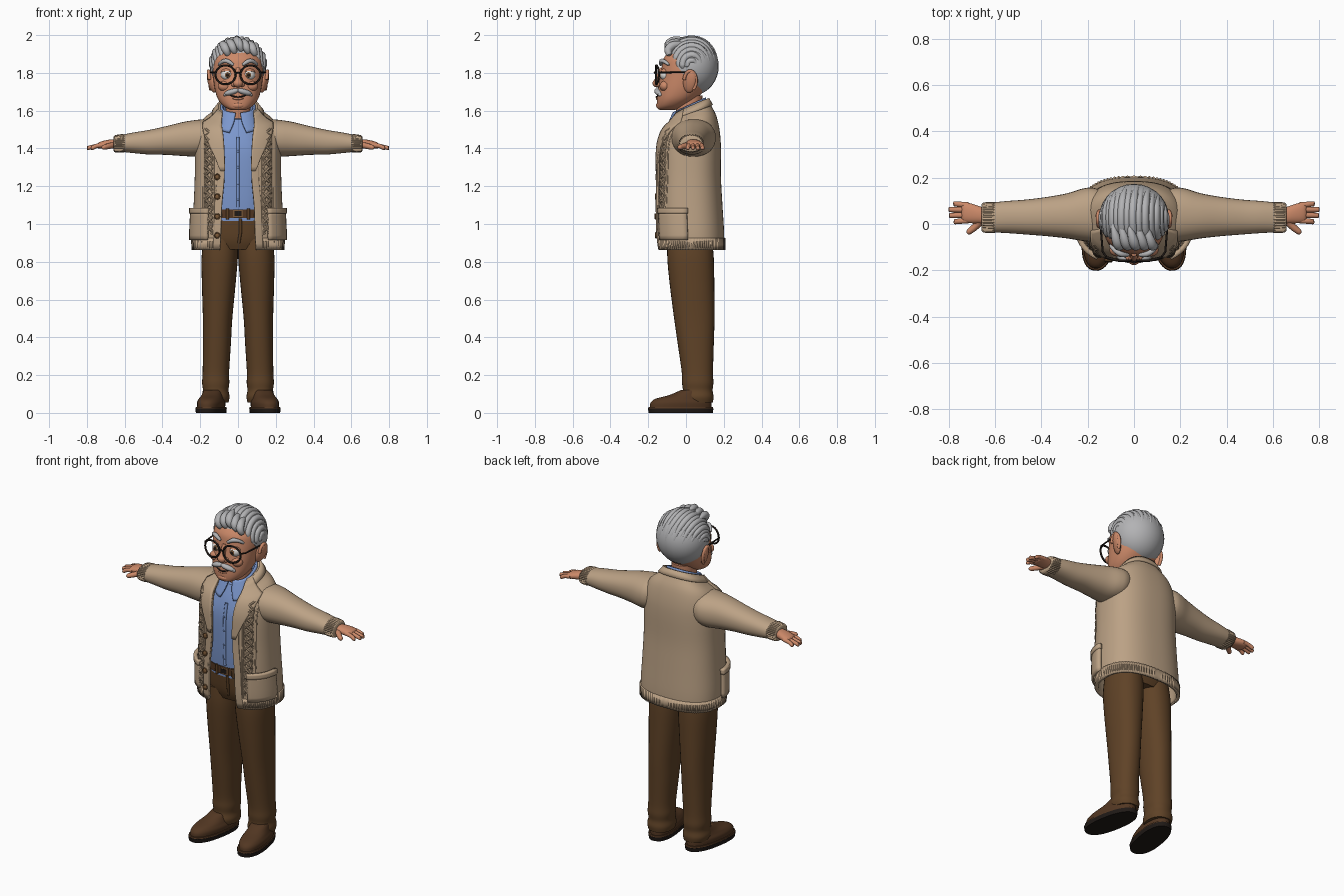
import bpy, bmesh, math
from mathutils import Matrix, Vector
from math import sin, cos, pi, radians

if "Cube" in bpy.data.objects:
    bpy.data.objects.remove(bpy.data.objects["Cube"])


def material(name, r, g, b):
    m = bpy.data.materials.new(name)
    m.diffuse_color = (r, g, b, 1)
    m.use_nodes = True
    m.node_tree.nodes["Principled BSDF"].inputs["Base Color"].default_value = m.diffuse_color
    return m


SKIN = material("skin", .60, .25, .14)
HAIR = material("grey_hair", .45, .45, .46)
KNIT = material("beige_knit", .50, .36, .235)
SHIRT = material("blue_shirt", .20, .31, .61)
CLOTH = material("brown_trousers", .115, .055, .02)
SHOE = material("shoe_leather", .085, .038, .016)
DARK = material("near_black", .014, .010, .008)
WHITE = material("eye_white", .75, .73, .70)
BUTTON = material("button_brown", .20, .10, .04)


# ---------- helpers ----------
def finish(name, bm, mat, mirror=False, thick=0):
    bmesh.ops.recalc_face_normals(bm, faces=bm.faces)
    me = bpy.data.meshes.new(name)
    bm.to_mesh(me)
    bm.free()
    ob = bpy.data.objects.new(name, me)
    bpy.context.collection.objects.link(ob)
    me.materials.append(mat)
    if thick:
        s = ob.modifiers.new("thickness", 'SOLIDIFY')
        s.thickness, s.offset = thick, 0
    if mirror:
        ob.modifiers.new("mirror", 'MIRROR').use_mirror_merge = False
    return ob


def smooth(rows, k=5):
    """Catmull-Rom refinement of a list of equal-length tuples."""
    out = []
    for i in range(len(rows) - 1):
        a, b, c, d = rows[max(i - 1, 0)], rows[i], rows[i + 1], rows[min(i + 2, len(rows) - 1)]
        for j in range(k):
            t = j / k
            out.append(tuple(.5 * (2 * q + (r - p) * t + (2 * p - 5 * q + 4 * r - s) * t * t
                             + (3 * q - p - 3 * r + s) * t ** 3) for p, q, r, s in zip(a, b, c, d)))
    return out + [tuple(rows[-1])]


def grid(name, rows, mat, closed=False, **kw):
    bm = bmesh.new()
    vs = [[bm.verts.new(p) for p in row] for row in rows]
    n = len(rows[0])
    for a, b in zip(vs, vs[1:]):
        for j in range(n if closed else n - 1):
            bm.faces.new((a[j], a[(j + 1) % n], b[(j + 1) % n], b[j]))
    if closed:
        bm.faces.new(vs[0])
        bm.faces.new(vs[-1])
    return finish(name, bm, mat, **kw)


def spow(v, e):
    return math.copysign(abs(v) ** e, v)


def loft(name, rings, mat, axis='z', e=.9, n=32, rib=0, k=5, tilt=0, **kw):
    """Rings of (cx, cy, cz, r1, r2), lying across the z or the x axis."""
    rows = []
    for cx, cy, cz, r1, r2 in smooth(rings, k):
        row = []
        for j in range(n):
            t, f = 2 * pi * j / n, rib * (j % 2)
            u, v = (r1 + f) * spow(cos(t), e), (r2 + f) * spow(sin(t), e)
            row.append((cx + u, cy + v, cz + tilt * v) if axis == 'z' else (cx, cy + u, cz + v))
        rows.append(row)
    return grid(name, rows, mat, closed=True, **kw)


def ball(name, loc, size, mat, rot=(0, 0, 0), mirror=False, cut=None):
    bm = bmesh.new()
    r = Matrix.Rotation(rot[2], 4, 'Z') @ Matrix.Rotation(rot[1], 4, 'Y') @ Matrix.Rotation(rot[0], 4, 'X')
    bmesh.ops.create_uvsphere(bm, u_segments=28, v_segments=18, radius=1,
                              matrix=Matrix.Translation(loc) @ r @ Matrix.Diagonal((*size, 1)))
    if cut:
        bmesh.ops.bisect_plane(bm, geom=bm.verts[:] + bm.edges[:] + bm.faces[:],
                               plane_co=cut[0], plane_no=cut[1], clear_inner=True)
        bmesh.ops.holes_fill(bm, edges=[x for x in bm.edges if x.is_boundary])
    return finish(name, bm, mat, mirror)


def tube(name, pts, radii, mat, mirror=False, cyclic=False, res=3):
    cu = bpy.data.curves.new(name, 'CURVE')
    cu.dimensions, cu.bevel_depth, cu.bevel_resolution, cu.use_fill_caps = '3D', 1, res, True
    sp = cu.splines.new('POLY')
    sp.points.add(len(pts) - 1)
    for i, p in enumerate(pts):
        sp.points[i].co = (*p, 1)
        sp.points[i].radius = radii[i] if isinstance(radii, list) else radii
    sp.use_cyclic_u = cyclic
    tmp = bpy.data.objects.new(name, cu)
    me = bpy.data.meshes.new_from_object(tmp)
    bpy.data.objects.remove(tmp)
    bm = bmesh.new()
    bm.from_mesh(me)
    bpy.data.meshes.remove(me)
    return finish(name, bm, mat, mirror)


# ---------- cardigan surface: z, half width, front y, back y, opening, tilt ----------
E = .8
BODY = smooth([(.865, .232, -.14, .195, .095, 0), (.95, .235, -.15, .195, .09, 0),
               (1.1, .228, -.152, .186, .085, 0), (1.25, .222, -.148, .178, .072, 0),
               (1.4, .220, -.145, .178, .075, 0), (1.48, .212, -.13, .172, .08, .05),
               (1.54, .185, -.11, .155, .085, .2), (1.58, .13, -.085, .13, .085, .35),
               (1.62, .095, -.06, .108, .08, .45)], 4)


def at(z):
    for a, b in zip(BODY, BODY[1:]):
        if z <= b[0]:
            f = (z - a[0]) / (b[0] - a[0])
            return tuple(p + (q - p) * f for p, q in zip(a, b))
    return BODY[-1]


def point(row, t, off=0.0):
    z, w, yf, yb, g, tilt = row
    y = (yf + yb) / 2 - ((yb - yf) / 2 + off) * spow(cos(t), E)
    return ((w + off) * spow(sin(t), E), y, z + (y - .02) * tilt)


def angle(row, x):
    return math.asin(min(.999, x / row[1]) ** (1 / E))


def shell(name, levels, mat, n=64, off=0.0, rib=0.0, thick=.014):
    rows = []
    for r in levels:
        t0 = angle(r, r[4])
        rows.append([point(r, t0 + (2 * pi - 2 * t0) * j / n, off + rib * (j % 2)) for j in range(n + 1)])
    return grid(name, rows, mat, thick=thick)


def panel(name, zs, span, off, mat, mirror=True, n=8, thick=.012):
    rows = []
    for z in zs:
        r = at(z)
        a, b = span(r)
        rows.append([point(r, a + (b - a) * j / n, off) for j in range(n + 1)])
    return grid(name, rows, mat, mirror=mirror, thick=thick)


def zrange(a, b, n):
    return [a + (b - a) * i / n for i in range(n + 1)]


shell("cardigan_body", BODY, KNIT)
shell("cardigan_hem_rib", [at(z) for z in (.862, .89, .925)], KNIT, n=170, off=.003, rib=.005, thick=.012)
shell("cardigan_neck_band", [at(z) for z in (1.585, 1.60, 1.62)], KNIT, off=.009)
panel("cardigan_front_band", zrange(.865, 1.33, 14),
      lambda r: (angle(r, r[4] - .003), angle(r, r[4] + .032)), .008, KNIT)
panel("cardigan_lapel", zrange(1.28, 1.62, 14),
      lambda r: (angle(r, r[4] - .006),
                 angle(r, min(.97 * r[1], r[4] + .015 + .075 * min(1, (r[0] - 1.28) / .2)))), .012, KNIT)
panel("pocket", zrange(.915, 1.07, 6), lambda r: (radians(35), radians(88)), .014, KNIT, thick=.02)
panel("pocket_trim", zrange(1.055, 1.085, 3), lambda r: (radians(34), radians(89)), .019, KNIT, thick=.022)

# Braided knit cables up each front, with a thin ridge on both sides
for s in range(3):
    pts = []
    for z in zrange(.945, 1.52, 90):
        ph = (z - .945) * 2 * pi / .13 + s * 2 * pi / 3
        r = at(z)
        pts.append(point(r, angle(r, .152 + .018 * sin(ph)), .009 + .005 * cos(2 * ph)))
    tube(f"knit_cable_{s}", pts, .0075, KNIT, mirror=True, res=2)
for s, x in enumerate((.125, .185)):
    tube(f"knit_ridge_{s}", [point(at(z), angle(at(z), x), .004) for z in zrange(.93, 1.5, 20)],
         .006, KNIT, mirror=True, res=2)

# Buttons on one front band
for i, z in enumerate((1.25, 1.145, 1.04, .94)):
    p = point(at(z), -angle(at(z), .103), .016)
    ball(f"cardigan_button_{i}", p, (.016, .008, .016), BUTTON)
    tube(f"button_rim_{i}", [(p[0] + .014 * cos(a), p[1] - .005, p[2] + .014 * sin(a))
                             for a in zrange(0, 2 * pi * 15 / 16, 15)], .003, BUTTON, cyclic=True)

# Sleeves and cuffs
loft("sleeve", [(.10, .035, 1.475, .09, .075), (.17, .04, 1.46, .115, .094), (.22, .04, 1.454, .113, .097),
                (.29, .035, 1.45, .097, .09), (.38, .032, 1.442, .084, .076), (.47, .03, 1.433, .075, .065),
                (.55, .03, 1.43, .069, .055), (.615, .028, 1.427, .064, .045)], KNIT, axis='x', mirror=True)
loft("cuff_rib", [(.60, .028, 1.427, .062, .043), (.615, .028, 1.427, .064, .045), (.65, .028, 1.425, .061, .042),
                  (.658, .028, 1.424, .052, .034)], KNIT, axis='x', n=64, rib=.004, k=2, mirror=True)

# Hands
loft("palm", [(.63, .032, 1.424, .032, .024), (.67, .04, 1.424, .038, .024), (.71, .047, 1.42, .043, .021),
              (.735, .05, 1.416, .041, .017), (.745, .05, 1.414, .03, .01)], SKIN, axis='x', mirror=True)
for i, (y, y2, tip) in enumerate(((.015, .010, .778), (.038, .037, .798), (.061, .062, .80), (.082, .087, .78))):
    pts = smooth([(.715, y, 1.418), (.75, (y + y2) / 2, 1.413), (tip - .008, y2, 1.403), (tip, y2, 1.402)], 4)
    tube(f"finger_{i}", pts, [.0125 - .002 * j / 12 for j in range(10)] + [.0095, .008, .003], SKIN, mirror=True)
tube("thumb", smooth([(.66, .015, 1.418), (.685, -.012, 1.412), (.71, -.032, 1.406), (.722, -.038, 1.404)], 4),
     [.017, .017, .0165, .016, .015, .015, .014, .0135, .013, .012, .010, .007, .003], SKIN, mirror=True)

# ---------- shirt and trousers ----------
loft("shirt", [(0, .02, 1.05, .17, .14), (0, .015, 1.2, .175, .143), (0, .015, 1.4, .17, .14),
               (0, .02, 1.5, .13, .122), (0, .02, 1.575, .08, .085)], SHIRT, e=.8, tilt=.25)
shell("shirt_collar", smooth([(1.548, .115, -.112, .106, .045, .5), (1.59, .10, -.09, .108, .022, .5),
                              (1.63, .083, -.066, .10, .012, .48)], 3), SHIRT, thick=.01)
tube("shirt_placket", [(0, -.124, 1.09), (0, -.129, 1.2), (0, -.126, 1.38), (0, -.110, 1.46)], .009, SHIRT)
for i in range(4):
    ball(f"shirt_button_{i}", (0, -.136, 1.13 + .085 * i), (.006, .004, .006), SHIRT)
loft("trouser_hips", [(0, .02, .865, .15, .105), (0, .018, .93, .178, .125), (0, .015, 1.07, .175, .135)], CLOTH, e=.8)
tube("trouser_fly", [(.012, -.122, 1.03), (.014, -.115, .96), (.004, -.098, .9)], .008, CLOTH)
loft("belt", [(0, .015, 1.033, .178, .142), (0, .015, 1.078, .178, .142)], SHOE, e=.8, k=1)
loft("belt_buckle", [(0, -.128, 1.035, .026, .007), (0, -.128, 1.076, .026, .007)], BUTTON, e=.3, n=16, k=1)
loft("belt_buckle_inset", [(0, -.131, 1.043, .018, .007), (0, -.131, 1.068, .018, .007)], DARK, e=.3, n=16, k=1)
for i, x in enumerate((-.055, .055)):
    tube(f"belt_loop_{i}", [(x, -.124, 1.025), (x, -.127, 1.082)], .008, CLOTH)
loft("trouser_leg", [(.118, .062, .055, .068, .08), (.119, .061, .085, .074, .085), (.118, .062, .12, .068, .079),
                     (.118, .062, .16, .072, .083), (.117, .06, .22, .070, .083), (.112, .052, .36, .074, .095),
                     (.108, .044, .5, .078, .107), (.102, .032, .68, .089, .118), (.097, .024, .82, .096, .123),
                     (.092, .02, .92, .09, .118)], CLOTH, mirror=True)

# ---------- shoes: turned slightly outward ----------
turn = Matrix.Translation((.12, .1, 0)) @ Matrix.Rotation(radians(10), 4, 'Z') @ Matrix.Translation((-.12, -.1, 0))
shoe = [loft("shoe_sole", [(.12, -.03, 0, .073, .172), (.12, -.03, .024, .076, .176)], DARK, e=.85, k=1, mirror=True),
        loft("shoe_welt", [(.12, -.03, .022, .075, .175), (.12, -.03, .032, .073, .172)], SHOE, e=.85, k=1, mirror=True),
        loft("shoe_upper", [(.12, -.03, .03, .068, .166), (.12, -.028, .055, .069, .163), (.12, -.018, .075, .061, .146),
                            (.12, .015, .095, .054, .105), (.12, .045, .12, .05, .075)], SHOE, mirror=True)]
for i in range(3):
    y, z = -.085 + .025 * i, .09 + .009 * i
    shoe.append(tube(f"shoe_lace_{i}", [(.095, y, z - .008), (.12, y - .004, z), (.145, y, z - .008)],
                     .0055, SHOE, mirror=True))
for ob in shoe:
    ob.data.transform(turn)

# ---------- head ----------
loft("neck", [(0, .02, 1.5, .062, .06), (0, .015, 1.58, .064, .066), (0, .015, 1.68, .068, .072)], SKIN)
loft("head", [(0, -.10, 1.603, .032, .035), (0, -.092, 1.611, .056, .058), (0, -.075, 1.63, .083, .079),
              (0, -.05, 1.663, .107, .104), (0, -.025, 1.71, .122, .124), (0, -.005, 1.77, .131, .134),
              (0, .005, 1.83, .135, .134), (0, .012, 1.88, .128, .129), (0, .03, 1.93, .1, .10),
              (0, .03, 1.955, .05, .05)], SKIN, n=40)
ball("ear", (.14, .02, 1.755), (.018, .036, .062), SKIN, rot=(radians(-12), radians(12), radians(-20)), mirror=True)
tube("ear_rim", [(.15 + .006 * sin(a), .022 + .032 * cos(a), 1.757 + .053 * sin(a)) for a in zrange(-1, 3, 14)],
     .009, SKIN, mirror=True)
tube("nose_bridge", smooth([(0, -.128, 1.825), (0, -.142, 1.785), (0, -.153, 1.75)], 4),
     [.012, .012, .013, .014, .015, .016, .018, .020, .021], SKIN)
ball("nose_tip", (0, -.153, 1.745), (.026, .024, .022), SKIN)
ball("nostril", (.021, -.144, 1.74), (.015, .017, .014), SKIN, mirror=True)
ball("cheek", (.07, -.112, 1.73), (.036, .028, .028), SKIN, mirror=True)
ball("chin", (0, -.128, 1.628), (.042, .031, .022), SKIN)
ball("lower_lip", (0, -.148, 1.664), (.03, .012, .008), SKIN)
tube("mouth", smooth([(-.045, -.142, 1.682), (0, -.157, 1.672), (.045, -.142, 1.682)], 5), .004, DARK)
ball("moustache_half", (.034, -.148, 1.699), (.042, .018, .015), HAIR, rot=(0, radians(16), radians(14)), mirror=True)
ball("moustache_tip", (.064, -.138, 1.688), (.016, .012, .009), HAIR, rot=(0, radians(35), 0), mirror=True)
ball("eye", (.058, -.107, 1.79), (.033, .031, .031), WHITE, mirror=True)
ball("iris", (.056, -.134, 1.789), (.014, .0065, .015), BUTTON, mirror=True)
ball("pupil", (.056, -.138, 1.789), (.008, .005, .009), DARK, mirror=True)
ball("upper_eyelid", (.058, -.107, 1.791), (.036, .034, .034), SKIN, mirror=True,
     cut=((0, -.107, 1.803), (0, .25, 1)))
tube("eyebrow", smooth([(.024, -.134, 1.842), (.055, -.130, 1.862), (.082, -.114, 1.86), (.104, -.09, 1.842)], 3),
     [.007, .009, .011, .012, .012, .011, .010, .009, .008, .004], HAIR, mirror=True)

# Glasses
tube("glasses_rim", [(.066 + .053 * cos(a), -.158 + .014 * max(0, cos(a)), 1.79 + .05 * sin(a))
                     for a in zrange(0, 2 * pi * 31 / 32, 31)], .0055, DARK, mirror=True, cyclic=True)
tube("glasses_bridge", [(-.016, -.16, 1.795), (0, -.166, 1.803), (.016, -.16, 1.795)], .005, DARK)
tube("glasses_arm", [(.117, -.145, 1.802), (.135, -.12, 1.802), (.145, 0, 1.803), (.142, .03, 1.79)],
     .0045, DARK, mirror=True)

# ---------- hair: cut cap with swept-back locks ----------
C, R = Vector((0, .03, 1.835)), Vector((.15, .143, .155))
H0, HN = Vector((0, 0, 1.775)), Vector((0, .8, .6))
ball("hair_cap", C, R, HAIR, cut=(H0, HN))
for i in range(17):
    a0 = radians(-80 + 10 * i)
    pts = []
    for b in zrange(radians(-15), radians(205), 40):
        a = a0 - .22 * sin(b) * cos(a0)
        p = C + .93 * Vector((R.x * sin(a), -R.y * cos(a) * cos(b), R.z * cos(a) * sin(b)))
        if (p - H0).dot(HN) > .002:
            pts.append(p)
    m, big = len(pts) - 1, .016 + .003 * (i % 2)
    tube(f"hair_lock_{i}", pts, [big * min(1, .5 + 6 * j / m) * min(1, .15 + 1.8 * (1 - j / m))
                                 for j in range(m + 1)], HAIR)
# Front wave rolling over the forehead
for i in range(5):
    x = -.082 + .036 * i
    h = -.012 * abs(i - 2)
    pts = smooth([(x + .03, -.088, 1.918 + h), (x + .018, -.094, 1.947 + h), (x + .006, -.068, 1.97 + h),
                  (x - .006, -.02, 1.976 + h), (x - .012, .04, 1.965 + h)], 4)
    tube(f"hair_wave_{i}", pts, [.010 + .013 * sin(pi * min(1, (j + 1) / 14)) for j in range(17)], HAIR)

# ---------- smooth shading with kept edges ----------
for ob in bpy.context.collection.objects:
    ob.select_set(True)
    bpy.context.view_layer.objects.active = ob
bpy.ops.object.shade_smooth_by_angle(angle=radians(42))
